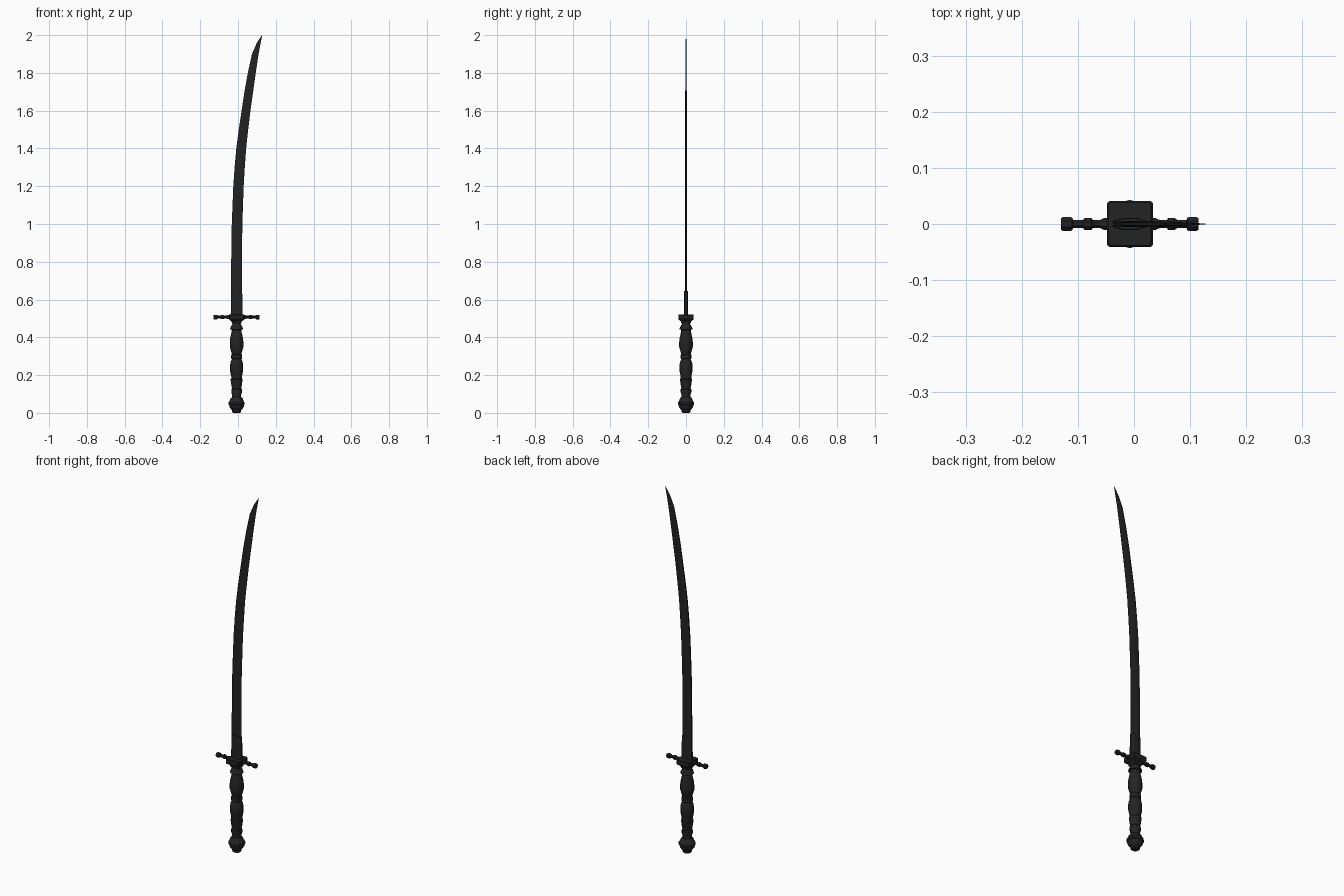
import bpy, bmesh, math
from mathutils import Vector

if "Cube" in bpy.data.objects:
    bpy.data.objects.remove(bpy.data.objects["Cube"])

CX = -0.0075  # hilt axis


def material(name, v):
    m = bpy.data.materials.new(name)
    m.diffuse_color = (v, v, v, 1)
    m.use_nodes = True
    m.node_tree.nodes["Principled BSDF"].inputs["Base Color"].default_value = m.diffuse_color
    return m


DARK = material("dark iron", 0.017)


def loft(name, rings, smooth=None):
    """Skin a list of equal-length closed rings and cap both ends."""
    bm = bmesh.new()
    vs = [[bm.verts.new(p) for p in r] for r in rings]
    n = len(rings[0])
    for a, b in zip(vs, vs[1:]):
        for i in range(n):
            j = (i + 1) % n
            bm.faces.new((a[i], a[j], b[j], b[i]))
    bm.faces.new(vs[0][::-1])
    bm.faces.new(vs[-1])
    bmesh.ops.recalc_face_normals(bm, faces=bm.faces)
    me = bpy.data.meshes.new(name)
    bm.to_mesh(me)
    bm.free()
    ob = bpy.data.objects.new(name, me)
    bpy.context.collection.objects.link(ob)
    me.materials.append(DARK)
    if smooth:
        bpy.ops.object.select_all(action='DESELECT')
        bpy.context.view_layer.objects.active = ob
        ob.select_set(True)
        bpy.ops.object.shade_smooth_by_angle(angle=math.radians(smooth))
    return ob


def turned(name, profile, origin, axis, sides):
    """Lathe (radius, distance) pairs around an axis."""
    axis = Vector(axis)
    u = axis.orthogonal().normalized()
    v = axis.cross(u)
    rings = []
    for r, d in profile:
        rings.append([Vector(origin) + axis * d
                      + (u * math.cos(t) + v * math.sin(t)) * r
                      for t in [2 * math.pi * (i + .5) / sides for i in range(sides)]])
    return loft(name, rings, 35)


# Curved single-edged blade: (z, spine x, edge x, half thickness)
blade = [(0.51, -.037, .022, .0055), (0.65, -.037, .021, .0055), (0.8, -.036, .021, .0053),
         (1.0, -.033, .023, .005), (1.2, -.025, .030, .005), (1.3, -.018, .036, .005),
         (1.4, -.009, .043, .005), (1.5, .004, .054, .0048), (1.6, .019, .066, .0045),
         (1.7, .034, .080, .004), (1.8, .052, .094, .0035), (1.9, .074, .109, .003),
         (1.96, .100, .120, .002), (2.0, .1265, .128, .0006)]
rings = []
for z, s, e, t in blade:
    w = e - s
    slope = .022 * (1 if 1.85 < z < 1.98 else 0)
    rings.append([(s, -t * .6, z), (s + w * .4, -t, z), (e, -.0004, z),
                  (e, .0004, z), (s + w * .4, t, z), (s, t * .6, z)])
loft("blade", rings)

# Collar hugging the blade root
loft("blade_collar", [[(CX + a * k, b * k, z) for a, b in
                       [(-.031, -.005), (-.012, -.011), (.012, -.011), (.031, -.005),
                        (.031, .005), (.012, .011), (-.012, .011), (-.031, .005)]]
                      for z, k in [(.51, 1), (.63, .97), (.645, .9)]])

# Square guard block with chamfered edges
def square(h, c, z):
    return [(CX + x, y, z) for x, y in
            [(-h, -h + c), (-h + c, -h), (h - c, -h), (h, -h + c),
             (h, h - c), (h - c, h), (-h + c, h), (-h, h - c)]]


loft("guard_block", [square(.024, .004, .472), square(.028, .004, .486), square(.038, .004, .492),
                     square(.041, .004, .496), square(.041, .004, .517), square(.038, .004, .521)])

# Cross guard arms with rings and end knobs
arm = [(.012, .03), (.012, .045), (.008, .053), (.008, .066), (.012, .069), (.012, .08),
       (.008, .084), (.008, .101), (.0125, .103), (.0135, .106), (.0135, .119), (.011, .1225)]
for side, label in ((-1, "left"), (1, "right")):
    turned(label + "_guard_arm", arm, (CX, 0, .507), (side, 0, 0), 8)

# Turned grip with flared ferrules and two swells
grip = [(.026, .10), (.028, .108), (.028, .125), (.024, .130), (.027, .142), (.032, .178),
        (.028, .182), (.028, .192), (.031, .205), (.035, .225), (.035, .25), (.031, .272),
        (.025, .284), (.029, .288), (.029, .306), (.025, .311), (.030, .328), (.036, .35),
        (.036, .375), (.033, .40), (.027, .425), (.025, .440), (.035, .442), (.031, .455),
        (.022, .470), (.022, .480)]
turned("grip", grip, (CX, 0, 0), (0, 0, 1), 12)

# Pommel
pommel = [(.018, 0), (.023, .004), (.023, .014), (.031, .022), (.038, .032), (.039, .042),
          (.043, .045), (.043, .056), (.038, .060), (.033, .075), (.024, .084), (.025, .104)]
turned("pommel", pommel, (CX, 0, 0), (0, 0, 1), 12)
